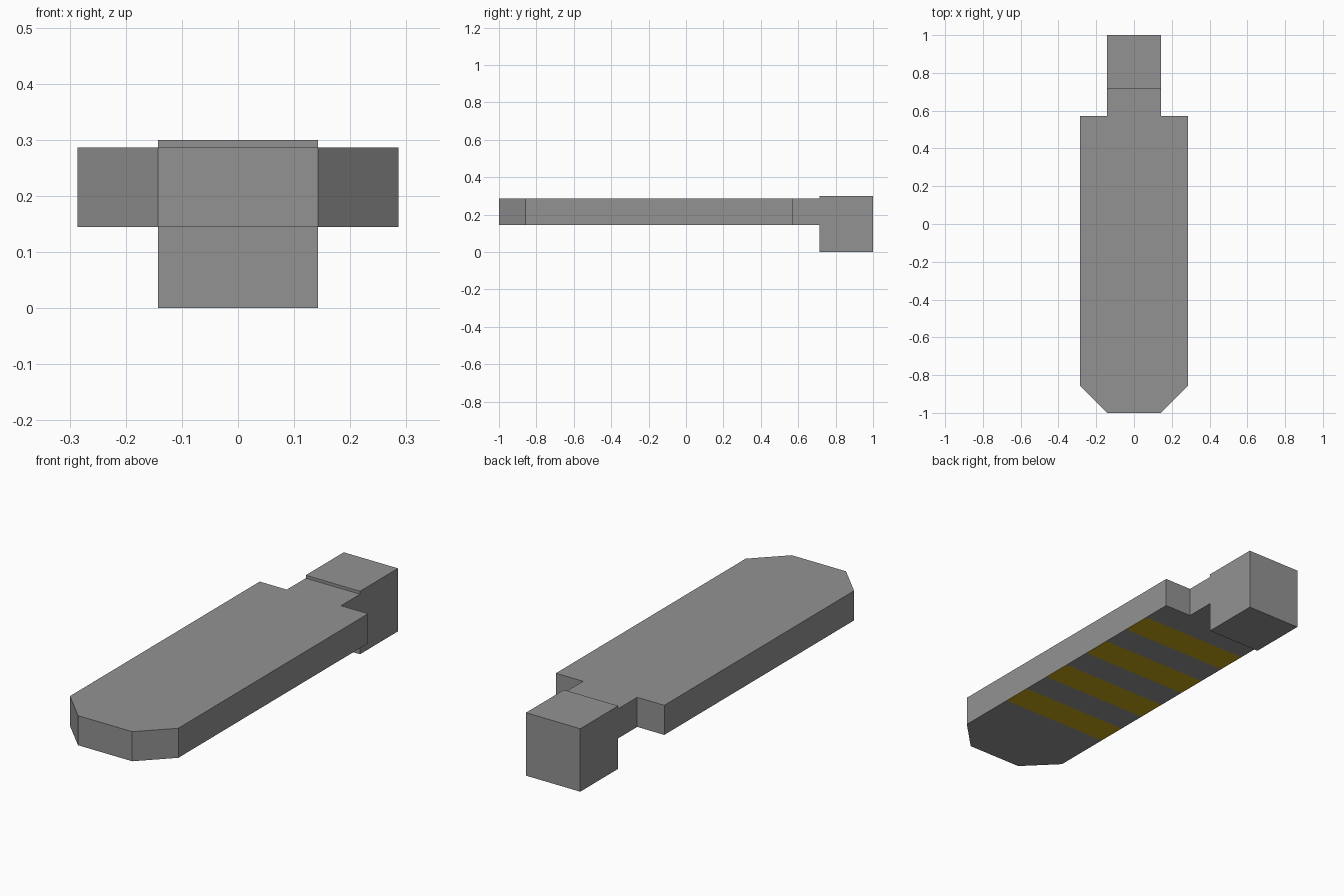
import bpy
import bmesh

if "Cube" in bpy.data.objects:
    bpy.data.objects.remove(bpy.data.objects["Cube"], do_unlink=True)

U = 1 / 7                      # layout module
BOTTOM, TOP = 0.145, 0.286     # deck heights


def material(name, rgb):
    mat = bpy.data.materials.new(name)
    mat.use_nodes = True
    colour = (*rgb, 1.0)
    mat.diffuse_color = colour
    bsdf = next(n for n in mat.node_tree.nodes if n.type == 'BSDF_PRINCIPLED')
    bsdf.inputs["Base Color"].default_value = colour
    return mat


grey = material("Grey", (0.29, 0.29, 0.29))
yellow = material("Yellow", (0.57, 0.38, 0.008))


def prism(bm, outline, z0, z1):
    """Extrude a counter-clockwise outline between two heights."""
    base = bm.faces.new([bm.verts.new((x, y, z0)) for x, y in outline])
    solid = bmesh.ops.extrude_face_region(bm, geom=[base], use_keep_orig=True)
    for v in solid["geom"]:
        if isinstance(v, bmesh.types.BMVert):
            v.co.z = z1
    bmesh.ops.recalc_face_normals(bm, faces=bm.faces[:])


def finish(bm, name, mats):
    mesh = bpy.data.meshes.new(name)
    bm.normal_update()
    bm.to_mesh(mesh)
    bm.free()
    for m in mats:
        mesh.materials.append(m)
    obj = bpy.data.objects.new(name, mesh)
    bpy.context.collection.objects.link(obj)
    return obj


# Deck: chamfered front, long straight sides, narrow neck at the back
half = [(U, -1), (2 * U, -6 * U), (2 * U, 4 * U), (U, 4 * U), (U, 5 * U)]
outline = half + [(-x, y) for x, y in reversed(half)]
bm = bmesh.new()
prism(bm, outline, BOTTOM, TOP)

# Cut the underside into bands, then colour every second one yellow
for k in range(-4, 4):
    under = [f for f in bm.faces if f.normal.z < -0.9]
    geom = set(under)
    for f in under:
        geom.update(f.edges)
        geom.update(f.verts)
    bmesh.ops.bisect_plane(bm, geom=list(geom), plane_co=(0, k * U, 0),
                           plane_no=(0, 1, 0))
    bm.normal_update()
for f in bm.faces:
    y = f.calc_center_median().y / U
    if f.normal.z < -0.9 and -4 < y < 3 + 0.01 and int(y + 4) % 2 == 0:
        f.material_index = 1
finish(bm, "deck", [grey, yellow])

# Block at the back end
bm = bmesh.new()
prism(bm, [(-U, 5 * U), (U, 5 * U), (U, 1), (-U, 1)], 0.0, 0.30)
finish(bm, "end_block", [grey])
